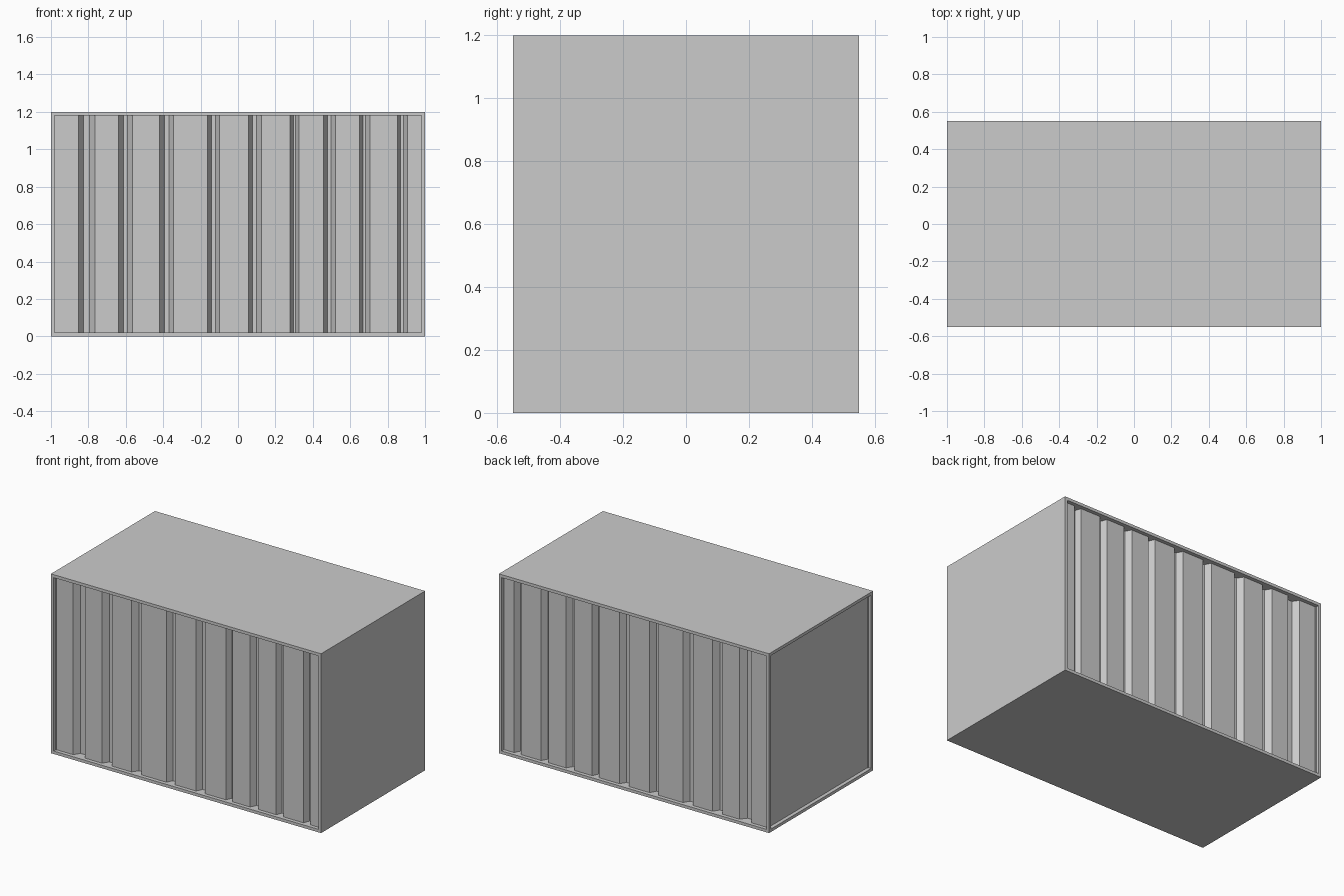
import bpy, bmesh

if "Cube" in bpy.data.objects:
    bpy.data.objects.remove(bpy.data.objects["Cube"])

W, D, H = 1.0, 0.55, 1.2      # half length, half depth, height
T = 0.02                      # frame border width
SHALLOW, DEEP = 0.025, 0.065  # panel and groove depth behind the frame

# Grooves in the long walls: outer left, inner left, inner right, outer right
GROOVES = [
    (-0.853, -0.826, -0.794, -0.764), (-0.639, -0.613, -0.590, -0.564),
    (-0.420, -0.393, -0.370, -0.345), (-0.163, -0.142, -0.120, -0.099),
    (0.056, 0.078, 0.100, 0.125), (0.278, 0.296, 0.308, 0.327),
    (0.457, 0.478, 0.496, 0.520), (0.650, 0.667, 0.682, 0.706),
    (0.853, 0.868, 0.885, 0.905),
]


def make_object(name, polys):
    """Turn a list of polygons into a flat-shaded mesh object."""
    bm = bmesh.new()
    for poly in polys:
        bm.faces.new([bm.verts.new(p) for p in poly])
    bmesh.ops.remove_doubles(bm, verts=bm.verts, dist=0.0005)
    mesh = bpy.data.meshes.new(name)
    bm.to_mesh(mesh)
    bm.free()
    obj = bpy.data.objects.new(name, mesh)
    bpy.context.collection.objects.link(obj)
    return obj


def recessed_wall(name, half, profile, place, flip=False):
    """Framed wall: border ring, ledges, and the profile swept upward.
    place(u, depth, z) maps wall coordinates to the model."""
    i, z0, z1 = half - T, T, H - T
    outer = [(-half, 0, 0), (half, 0, 0), (half, 0, H), (-half, 0, H)]
    inner = [(-i, 0, z0), (i, 0, z0), (i, 0, z1), (-i, 0, z1)]
    polys = [[outer[k], outer[(k + 1) % 4], inner[(k + 1) % 4], inner[k]]
             for k in range(4)]
    path = [(-i, 0), (-i, SHALLOW)] + profile + [(i, SHALLOW), (i, 0)]
    for (a, da), (b, db) in zip(path, path[1:]):
        polys.append([(a, da, z0), (b, db, z0), (b, db, z1), (a, da, z1)])
    polys.append([(u, d, z0) for u, d in reversed(path)])
    polys.append([(u, d, z1) for u, d in path])
    if flip:
        polys = [p[::-1] for p in polys]
    return make_object(name, [[place(*p) for p in poly] for poly in polys])


corrugation = []
for a, b, c, d in GROOVES:
    corrugation += [(a, SHALLOW), (b, DEEP), (c, DEEP), (d, SHALLOW)]

# Corrugated long walls, front and back
recessed_wall("front_corrugated_wall", W, corrugation,
              lambda u, d, z: (u, -D + d, z))
recessed_wall("back_corrugated_wall", W, corrugation,
              lambda u, d, z: (u, D - d, z), flip=True)

# Recessed flat wall on the left end
recessed_wall("left_end_wall", D, [], lambda u, d, z: (-W + d, -u, z))

# Plain roof, floor and right end
make_object("roof", [[(-W, -D, H), (W, -D, H), (W, D, H), (-W, D, H)]])
make_object("floor", [[(-W, D, 0), (W, D, 0), (W, -D, 0), (-W, -D, 0)]])
make_object("right_end_wall", [[(W, -D, 0), (W, D, 0), (W, D, H), (W, -D, H)]])
